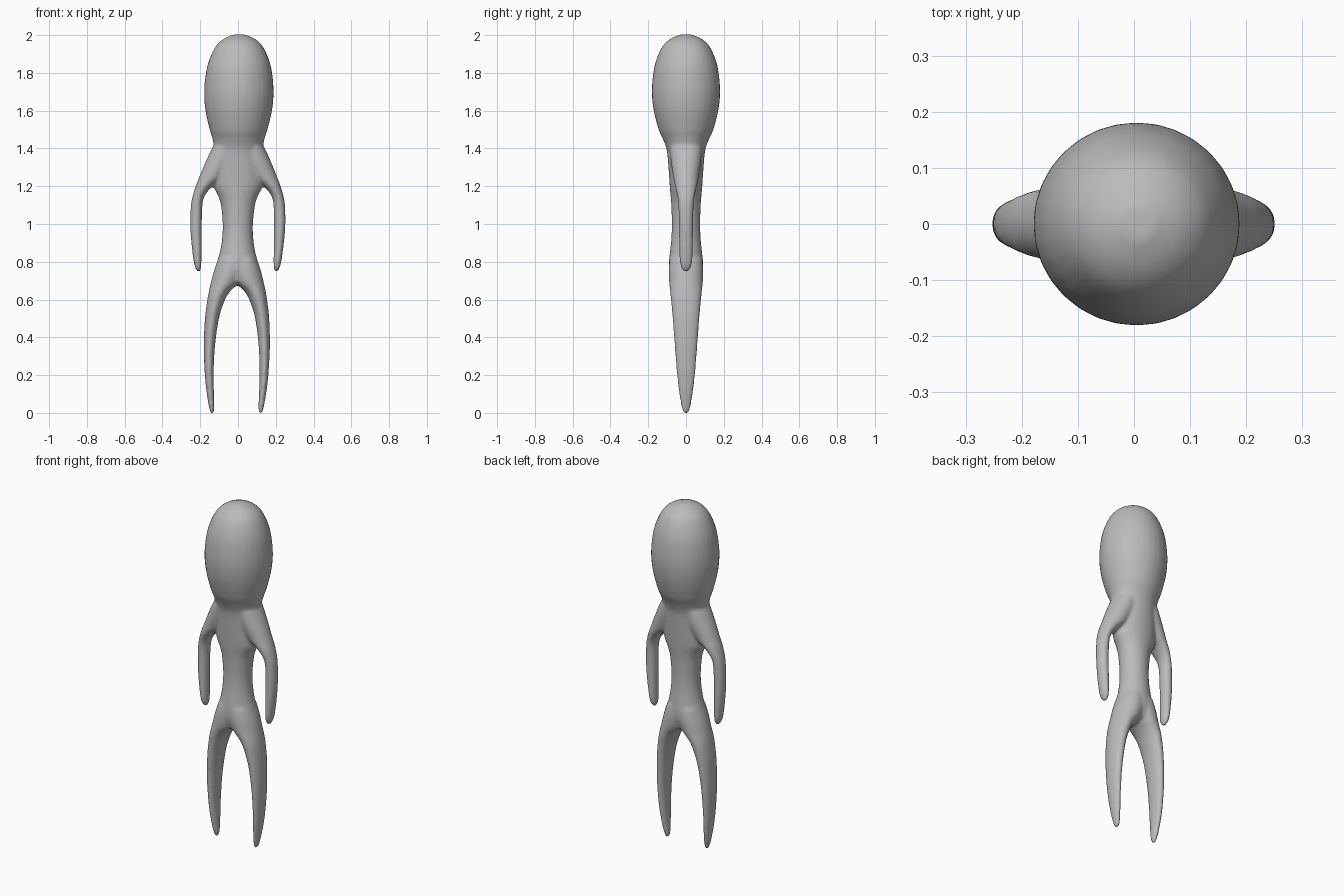
import bpy, bmesh, math

if "Cube" in bpy.data.objects:
    bpy.data.objects.remove(bpy.data.objects["Cube"])

SIDES = 32


def lean(z):
    """The figure tilts very slightly sideways."""
    return -0.009 + 0.008 * z


def smooth_sections(rows, steps=4):
    """Catmull-Rom interpolation between section rows."""
    out = []
    for i in range(len(rows) - 1):
        p = [rows[max(0, min(len(rows) - 1, i + k))] for k in (-1, 0, 1, 2)]
        for s in range(steps):
            t = s / steps
            out.append([0.5 * (2 * b + (c - a) * t + (2 * a - 5 * b + 4 * c - d) * t * t
                               + (3 * b - a - 3 * c + d) * t ** 3) for a, b, c, d in zip(*p)])
    out.append(list(rows[-1]))
    return out


def loft(bm, rows, side=1):
    """Closed tube through horizontal ellipses: (z, x inner, x outer, y half depth)."""
    rings = []
    for z, x0, x1, ry in smooth_sections(rows):
        cx, rx = side * (x0 + x1) / 2 + lean(z), abs(x1 - x0) / 2
        rings.append([bm.verts.new((cx + rx * math.cos(a), ry * math.sin(a), z))
                      for a in (2 * math.pi * k / SIDES for k in range(SIDES))])
    for lo, hi in zip(rings, rings[1:]):
        for k in range(SIDES):
            n = (k + 1) % SIDES
            bm.faces.new((lo[k], lo[n], hi[n], hi[k]))
    bm.faces.new(rings[0][::-1])
    bm.faces.new(rings[-1])


# Head and torso: z, half width, half depth
trunk = [(0.69, .06, .07), (0.75, .10, .088), (0.8, .107, .09), (0.85, .094, .085),
         (0.92, .083, .078), (1.0, .08, .075), (1.1, .09, .078), (1.15, .106, .082),
         (1.2, .128, .086), (1.3, .132, .093), (1.38, .130, .10), (1.42, .132, .11),
         (1.46, .140, .127), (1.5, .153, .145), (1.6, .176, .171), (1.7, .184, .181),
         (1.8, .175, .173), (1.87, .158, .157), (1.94, .125, .125), (1.98, .083, .083),
         (2.003, .03, .03)]
# Arms and legs: z, inner x, outer x, half depth
arm = [(0.747, .199, .212, .008), (0.765, .193, .222, .024), (0.8, .191, .232, .033),
       (0.9, .191, .245, .037), (1.0, .191, .252, .038), (1.1, .188, .249, .041),
       (1.15, .176, .240, .047), (1.2, .135, .225, .058), (1.25, .07, .206, .068),
       (1.33, .02, .173, .08), (1.4, 0, .140, .085), (1.43, 0, .12, .085)]
leg = [(-0.003, .124, .134, .008), (0.02, .117, .143, .021), (0.1, .119, .157, .036),
       (0.2, .122, .168, .048), (0.35, .116, .175, .06), (0.5, .096, .170, .071),
       (0.6, .064, .158, .08), (0.65, .032, .149, .085), (0.69, -.01, .140, .089),
       (0.76, -.04, .122, .092), (0.82, -.03, .10, .085)]

bm = bmesh.new()
loft(bm, [(z, -rx, rx, ry) for z, rx, ry in trunk])
for side in (1, -1):
    loft(bm, arm, side)
    loft(bm, leg, side)
bmesh.ops.recalc_face_normals(bm, faces=bm.faces)

mesh = bpy.data.meshes.new("body")
bm.to_mesh(mesh)
bm.free()
body = bpy.data.objects.new("body", mesh)
bpy.context.collection.objects.link(body)
for p in mesh.polygons:
    p.use_smooth = True

# Single grey skin
grey = bpy.data.materials.new("plain grey")
grey.diffuse_color = (0.5, 0.5, 0.5, 1)
grey.use_nodes = True
grey.node_tree.nodes["Principled BSDF"].inputs["Base Color"].default_value = grey.diffuse_color
mesh.materials.append(grey)

# Fuse the tubes into one soft skin
fuse = body.modifiers.new("fuse", 'REMESH')
fuse.mode = 'VOXEL'
fuse.voxel_size = 0.008
fuse.use_smooth_shade = True
soften = body.modifiers.new("soften", 'SMOOTH')
soften.factor = 0.5
soften.iterations = 6
